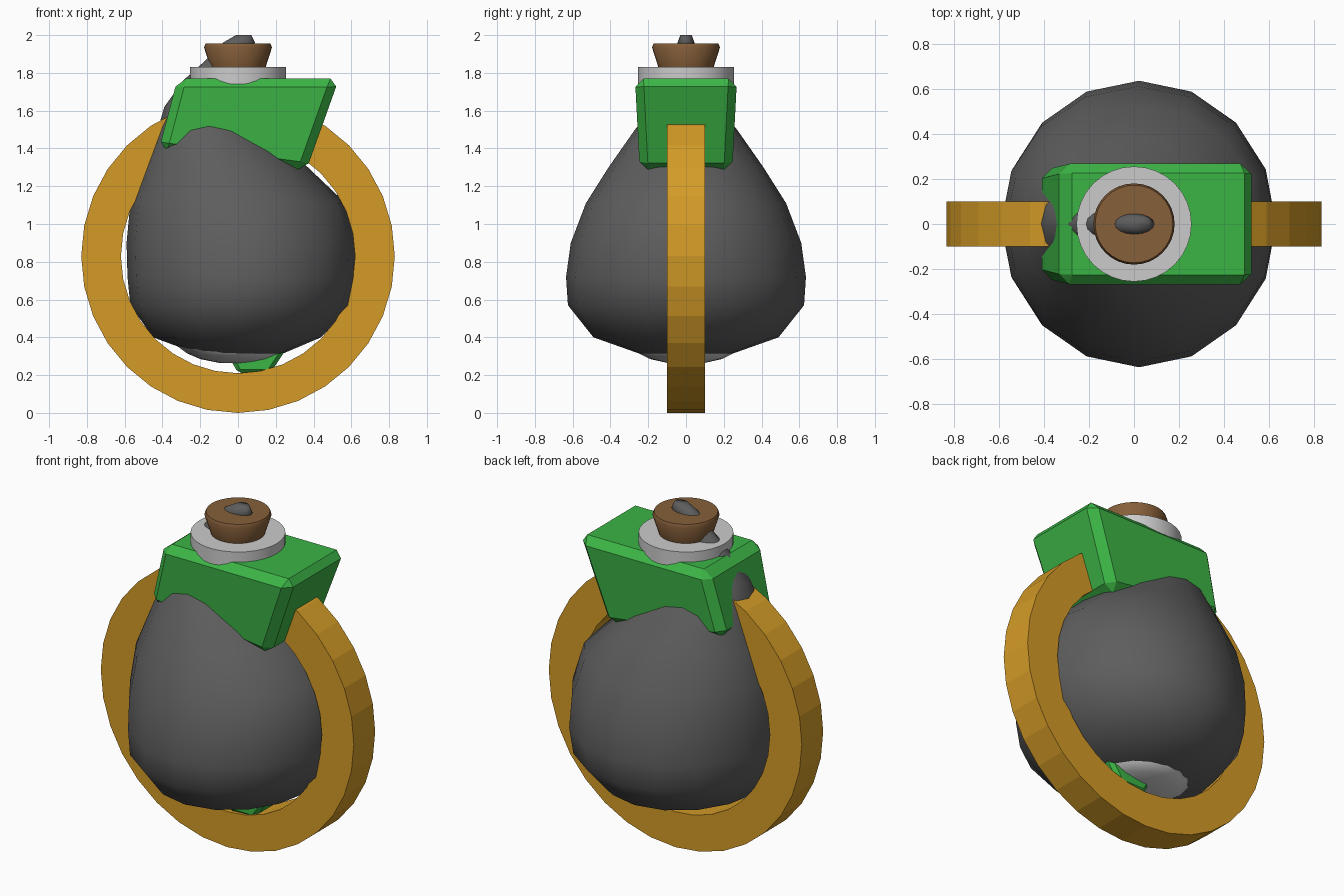
import bpy, bmesh
from math import sin, cos, pi, radians

default_cube = bpy.data.objects.get("Cube")
if default_cube:
    bpy.data.objects.remove(default_cube, do_unlink=True)


def make_material(name, red, green, blue):
    material = bpy.data.materials.new(name)
    material.use_nodes = True
    color = (red, green, blue, 1)
    material.diffuse_color = color
    material.node_tree.nodes["Principled BSDF"].inputs["Base Color"].default_value = color
    return material


charcoal = make_material("charcoal", 0.11, 0.11, 0.11)
gold = make_material("gold", 0.66, 0.33, 0.02)
leaf_green = make_material("green", 0.045, 0.46, 0.06)
pale_grey = make_material("pale grey", 0.6, 0.6, 0.6)
cork_brown = make_material("cork brown", 0.24, 0.115, 0.042)


def finish(bm, name, material, smooth_angle=None, bevel=None):
    """Turn a bmesh into a coloured object."""
    bmesh.ops.recalc_face_normals(bm, faces=bm.faces)
    mesh = bpy.data.meshes.new(name)
    bm.to_mesh(mesh)
    bm.free()
    part = bpy.data.objects.new(name, mesh)
    bpy.context.collection.objects.link(part)
    mesh.materials.append(material)
    if bevel:
        modifier = part.modifiers.new("Bevel", "BEVEL")
        modifier.width = bevel
        modifier.segments = 1
    if smooth_angle:
        bpy.ops.object.select_all(action="DESELECT")
        part.select_set(True)
        bpy.context.view_layer.objects.active = part
        bpy.ops.object.shade_smooth_by_angle(angle=radians(smooth_angle))
    return part


def loft(name, sections, sides, material, smooth_angle, bevel=None):
    """Stack elliptical sections given as (height, left, right, half depth)."""
    bm = bmesh.new()
    rings = []
    for height, left, right, depth in sections:
        middle, half = (left + right) / 2, (right - left) / 2
        rings.append([bm.verts.new((middle + half * cos(2 * pi * i / sides),
                                    depth * sin(2 * pi * i / sides), height))
                      for i in range(sides)])
    for low, high in zip(rings, rings[1:]):
        for i in range(sides):
            j = (i + 1) % sides
            bm.faces.new((low[i], low[j], high[j], high[i]))
    bm.faces.new(rings[0][::-1])
    bm.faces.new(rings[-1])
    return finish(bm, name, material, smooth_angle, bevel)


def round_part(name, profile, sides, material, bevel=None):
    """Circular loft from (height, radius) pairs."""
    sections = [(height, -radius, radius, radius) for height, radius in profile]
    return loft(name, sections, sides, material, 40, bevel)


def slanted_block(name, outline, top_depth, bottom_depth, material, bevel):
    """Block with a four-point outline: two top corners, then two bottom corners."""
    bm = bmesh.new()
    depths = (top_depth, top_depth, bottom_depth, bottom_depth)
    front, back = ([bm.verts.new((x, side * depth, z))
                    for (x, z), depth in zip(outline, depths)] for side in (-1, 1))
    bm.faces.new(front)
    bm.faces.new(back[::-1])
    for i in range(4):
        j = (i + 1) % 4
        bm.faces.new((front[i], back[i], back[j], front[j]))
    return finish(bm, name, material, bevel=bevel)


# Pear-shaped body whose narrow neck bends up through the cap and stopper
loft("pear_body", [
    (0.305, -0.08, 0.1, 0.09),
    (0.315, -0.22, 0.24, 0.25),
    (0.4, -0.45, 0.44, 0.49),
    (0.57, -0.57, 0.6, 0.625),
    (0.72, -0.585, 0.63, 0.635),
    (0.9, -0.59, 0.625, 0.61),
    (1.11, -0.57, 0.57, 0.53),
    (1.3, -0.5, 0.37, 0.41),
    (1.5, -0.425, 0.13, 0.27),
    (1.62, -0.39, 0.02, 0.17),
    (1.76, -0.29, -0.05, 0.08),
    (1.85, -0.19, -0.02, 0.055),
    (1.96, -0.08, 0.09, 0.045),
    (2, -0.01, 0.07, 0.03)], 16, charcoal, 75)

# Flat-sided hoop around the body
hoop = bmesh.new()
hoop_sides = 32
corners = ((0.83, -0.1), (0.83, 0.1), (0.62, 0.1), (0.62, -0.1))
loops = [[hoop.verts.new((radius * sin(2 * pi * i / hoop_sides), y,
                          0.83 + radius * cos(2 * pi * i / hoop_sides)))
          for radius, y in corners] for i in range(hoop_sides)]
for i, here in enumerate(loops):
    there = loops[(i + 1) % hoop_sides]
    for a in range(4):
        b = (a + 1) % 4
        hoop.faces.new((here[a], here[b], there[b], there[a]))
finish(hoop, "hoop", gold)

# Slanted green blocks: the cap and the small foot inside the hoop
slanted_block("cap_block", ((-0.32, 1.77), (0.535, 1.77), (0.36, 1.28), (-0.42, 1.39)),
              0.27, 0.245, leaf_green, 0.045)
slanted_block("foot_block", ((-0.08, 0.36), (0.27, 0.36), (0.17, 0.21), (0, 0.21)),
              0.095, 0.095, leaf_green, 0.02)

# Pale collar and the underside pad
round_part("collar", ((1.74, 0.255), (1.83, 0.255)), 32, pale_grey)
loft("base_pad", [(0.265, -0.1, 0.08, 0.1), (0.285, -0.2, 0.17, 0.19),
                  (0.315, -0.27, 0.23, 0.25), (0.36, -0.33, 0.26, 0.27)],
     16, pale_grey, 60)

# Tapered stopper
round_part("stopper", ((1.82, 0.143), (1.935, 0.18), (1.955, 0.172)), 32, cork_brown)
